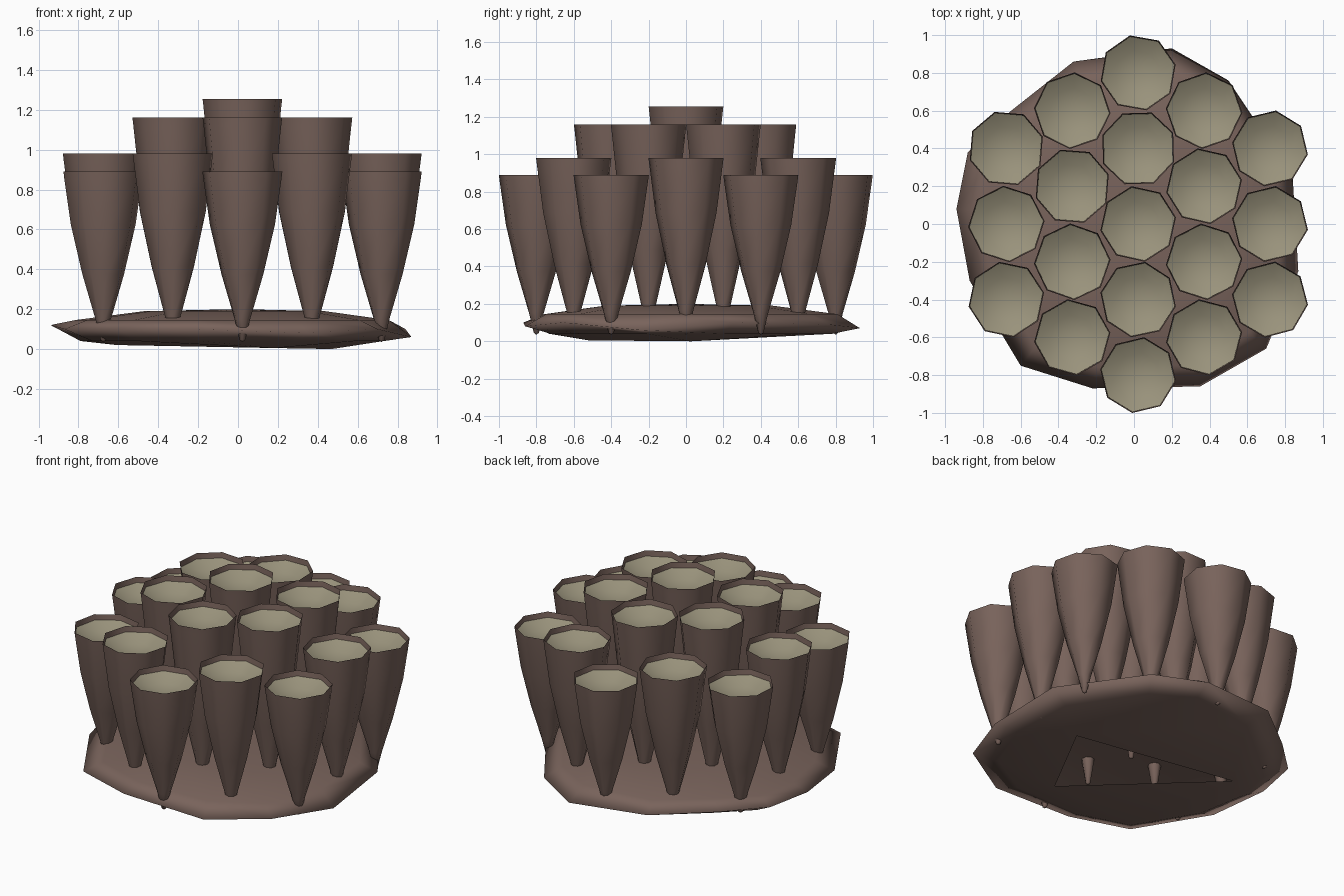
import bpy, bmesh, math, random
from mathutils import Vector

if "Cube" in bpy.data.objects:
    bpy.data.objects.remove(bpy.data.objects["Cube"])

random.seed(4)


def material(name, rgb):
    m = bpy.data.materials.new(name)
    m.diffuse_color = (*rgb, 1)
    m.use_nodes = True
    m.node_tree.nodes["Principled BSDF"].inputs["Base Color"].default_value = m.diffuse_color
    return m


BROWN = material("brown_crust", (0.19, 0.125, 0.105))
TAN = material("tan_cup", (0.32, 0.29, 0.20))


def finish(bm, name, mat, angle):
    me = bpy.data.meshes.new(name)
    bm.to_mesh(me)
    bm.free()
    me.materials.append(mat)
    ob = bpy.data.objects.new(name, me)
    bpy.context.collection.objects.link(ob)
    bpy.ops.object.select_all(action='DESELECT')
    ob.select_set(True)
    bpy.context.view_layer.objects.active = ob
    bpy.ops.object.shade_smooth_by_angle(angle=math.radians(angle))
    return ob


def lathe(name, mat, cx, cy, profile, sides, spin, angle, inward=False):
    """Low-poly turned shape, listed bottom up; radius 0 becomes a single pole."""
    bm = bmesh.new()
    rings = []
    for r, z in profile:
        n = sides if r > 0 else 1
        ring = []
        for i in range(n):
            a = spin + 2 * math.pi * i / sides
            ring.append(bm.verts.new((cx + r * math.cos(a), cy + r * math.sin(a), z)))
        rings.append(ring)
    for a, b in zip(rings, rings[1:]):
        for i in range(sides):
            j = (i + 1) % sides
            quad = [a[i % len(a)], a[j % len(a)], b[j % len(b)], b[i % len(b)]]
            bm.faces.new(list(dict.fromkeys(quad)))
    if inward:
        bmesh.ops.reverse_faces(bm, faces=bm.faces[:])
    return finish(bm, name, mat, angle)


# Base: thin irregular lens shell, open underneath through a triangular gap
OUTLINE = [(-.94, .08, .12), (-.87, -.3, .10), (-.60, -.75, .10), (-.22, -.87, .10),
           (.35, -.86, .08), (.70, -.66, .10), (.87, -.25, .06), (.84, .25, .10),
           (.50, .76, .09), (.20, .93, .07), (-.32, .86, .10), (-.65, .60, .11),
           (-.88, .38, .12)]
GAP = [(-.61, .19, .02), (.18, -.52, .005), (.47, .03, .0)]

bm = bmesh.new()
N = len(OUTLINE)


def base_ring(scale, z):
    return [bm.verts.new((x * scale, y * scale, h if z is None else z))
            for x, y, h in OUTLINE]


crown = bm.verts.new((0, 0, .2))
upper, shoulder, edge, lower = (base_ring(.5, .19), base_ring(.87, .145),
                                base_ring(1, None), base_ring(.84, .04))
gap = [bm.verts.new(p) for p in GAP]
near = [min(range(3), key=lambda k: (gap[k].co.xy.normalized()
                                     - v.co.xy.normalized()).length) for v in lower]
for i in range(N):
    j = (i + 1) % N
    bm.faces.new((crown, upper[i], upper[j]))
    for a, b in ((upper, shoulder), (shoulder, edge), (edge, lower)):
        bm.faces.new((a[i], b[i], b[j], a[j]))
    bm.faces.new((lower[i], gap[near[i]], lower[j]))
    if near[i] != near[j]:
        bm.faces.new((lower[j], gap[near[i]], gap[near[j]]))
bmesh.ops.recalc_face_normals(bm, faces=bm.faces[:])
if crown.link_faces[0].normal.z < 0:
    bmesh.ops.reverse_faces(bm, faces=bm.faces[:])
finish(bm, "base", BROWN, 180)

# Tubes on a hexagonal grid, shorter towards the outside
for col in range(-2, 3):
    rows = 5 - abs(col)
    for k in range(rows):
        row = k - (rows - 1) / 2
        x, y = .022 + .349 * col, .4 * row
        d = math.hypot(.346 * col, y)
        top = 1.255 if d < .1 else 1.16 if d < .5 else .98 if d < .75 else .89
        tip = .02 if d < .5 else .035
        spin = random.uniform(0, math.pi / 4)
        tag = f"{col + 3}_{k + 1}"
        # flared tube wall, open at the rim
        lathe("tube_" + tag, BROWN, x, y,
              [(0, tip), (.014, tip + .01), (.04, .17 * top), (.106, .42 * top),
               (.165, .70 * top), (.198, top - .04), (.203, top)],
              8, spin, 60)
        # shallow bowl set just inside the rim
        lathe("cup_" + tag, TAN, x, y,
              [(0, top - .1), (.12, top - .08), (.197, top - .035)],
              8, spin, 60, inward=True)
